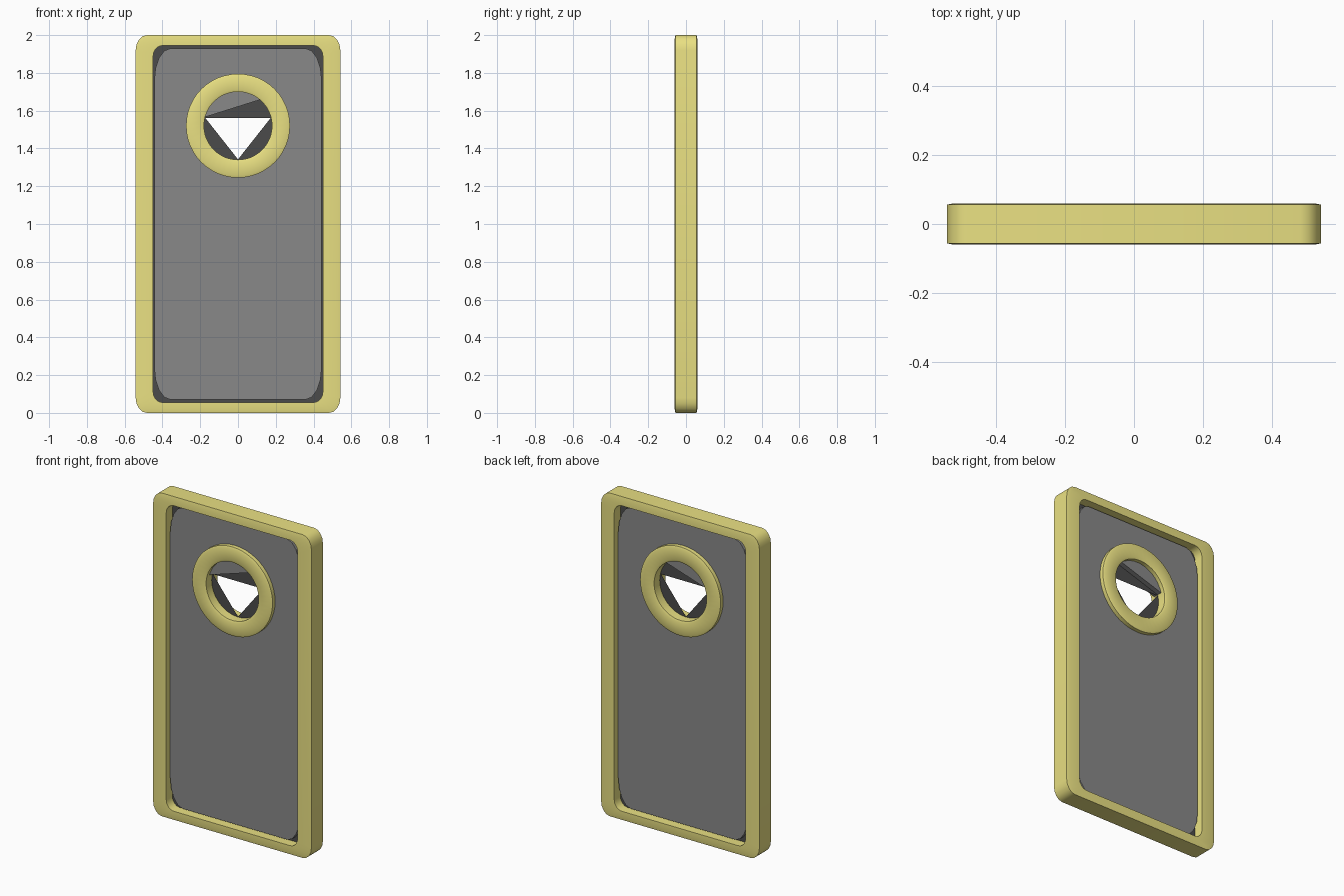
import bpy, bmesh
from math import cos, sin, pi, radians

if "Cube" in bpy.data.objects:
    bpy.data.objects.remove(bpy.data.objects["Cube"])


def material(name, r, g, b):
    mat = bpy.data.materials.new(name)
    mat.diffuse_color = (r, g, b, 1)
    mat.use_nodes = True
    mat.node_tree.nodes["Principled BSDF"].inputs["Base Color"].default_value = mat.diffuse_color
    return mat


yellow = material("yellow_plastic", 0.82, 0.75, 0.225)
grey = material("grey_panel", 0.25, 0.25, 0.25)
dark = material("dark_recess", 0.07, 0.07, 0.07)
RING_Z = 1.52


def rounded(hx, z0, z1, rx, rz, n=4):
    """Rounded rectangle outline in the xz plane."""
    pts = []
    for k, (sx, z) in enumerate([(1, z1 - rz), (-1, z1 - rz), (-1, z0 + rz), (1, z0 + rz)]):
        for i in range(n + 1):
            a = pi / 2 * (k + i / n)
            pts.append((sx * (hx - rx) + rx * cos(a), z + rz * sin(a)))
    return pts


def arc(r, a0=0, a1=360, n=48, closed=True):
    count = n if closed else n + 1
    angles = [radians(a0 + (a1 - a0) * i / n) for i in range(count)]
    return [(r * cos(a), RING_Z + r * sin(a)) for a in angles]


def finish(name, bm, mat, smooth=False):
    bmesh.ops.recalc_face_normals(bm, faces=bm.faces)
    mesh = bpy.data.meshes.new(name)
    bm.to_mesh(mesh)
    bm.free()
    ob = bpy.data.objects.new(name, mesh)
    bpy.context.collection.objects.link(ob)
    mesh.materials.append(mat)
    if smooth:
        bpy.ops.object.select_all(action='DESELECT')
        ob.select_set(True)
        bpy.context.view_layer.objects.active = ob
        bpy.ops.object.shade_smooth_by_angle(angle=radians(30))
    return ob


def loft(name, sections, mat, closed=True, smooth=False):
    """Joins equal-length outlines, each given as (outline, y)."""
    bm = bmesh.new()
    loops = [[bm.verts.new((x, y, z)) for x, z in pts] for pts, y in sections]
    pairs = list(zip(loops, loops[1:] + loops[:1]))
    for a, b in pairs if closed else pairs[:-1]:
        for i in range(len(a)):
            j = (i + 1) % len(a)
            bm.faces.new((a[i], a[j], b[j], b[i]))
    return finish(name, bm, mat, smooth)


def sheet(name, outlines, y, mat, depth=0):
    """Fills an outline with holes, optionally giving it thickness."""
    bm = bmesh.new()
    edges = []
    for pts in outlines:
        vs = [bm.verts.new((x, y, z)) for x, z in pts]
        edges += [bm.edges.new((vs[i], vs[i - 1])) for i in range(len(vs))]
    bmesh.ops.triangle_fill(bm, edges=edges, use_beauty=True, normal=(0, -1, 0))
    if depth:
        res = bmesh.ops.extrude_face_region(bm, geom=bm.faces[:], use_keep_orig=True)
        moved = [g for g in res["geom"] if isinstance(g, bmesh.types.BMVert)]
        bmesh.ops.translate(bm, verts=moved, vec=(0, depth, 0))
    return finish(name, bm, mat)


# Outer frame, faces sloping very slightly towards the outer edge
outer = rounded(0.542, 0, 2, 0.06, 0.08)
outer_in = rounded(0.522, 0.02, 1.98, 0.045, 0.065)
inner = rounded(0.45, 0.055, 1.945, 0.05, 0.06)
loft("outer_frame", [
    (outer_in, -0.06), (outer, -0.056), (outer, 0.056), (outer_in, 0.06),
    (inner, 0.06), (inner, -0.06)], yellow, smooth=True)

# Grey panel, its opening closed off along a slanted line at the top
panel_edge = rounded(0.443, 0.07, 1.93, 0.085, 0.17)
sheet("panel", [panel_edge, arc(0.209, 170, 405, 36, closed=False)], -0.03, grey, 0.06)

# Recessed filler between panel corners and frame
loft("panel_corner_filler", [(inner, 0), (panel_edge, 0)], dark, closed=False)

# Thin web in the ring, leaving a triangular opening
sheet("ring_web", [arc(0.2), [(-0.172, 1.56), (0.172, 1.56), (0, 1.342)]], 0, dark)

# Flat ring with slightly softened edges, proud of the panel on both sides
loft("ring", [
    (arc(0.263), -0.06), (arc(0.275), -0.055), (arc(0.275), 0.055), (arc(0.263), 0.06),
    (arc(0.192), 0.06), (arc(0.18), 0.055), (arc(0.18), -0.055), (arc(0.192), -0.06)],
    yellow, smooth=True)
